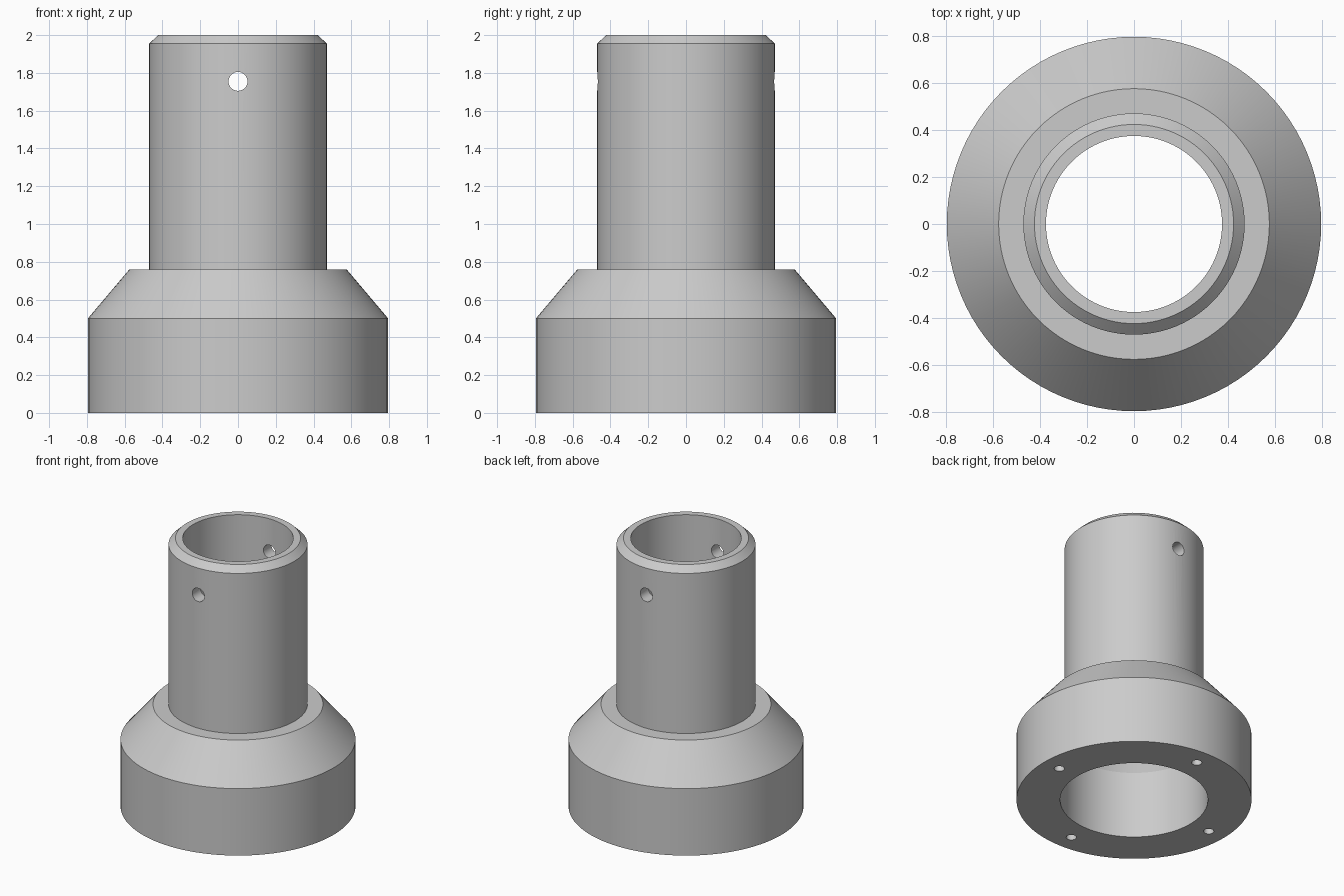
import bpy, bmesh, math
from mathutils import Matrix

if "Cube" in bpy.data.objects:
    bpy.data.objects.remove(bpy.data.objects["Cube"], do_unlink=True)

SEGMENTS = 96

grey = bpy.data.materials.new("plain_grey")
grey.use_nodes = True
colour = (0.6, 0.6, 0.6, 1)
grey.diffuse_color = colour
grey.node_tree.nodes["Principled BSDF"].inputs["Base Color"].default_value = colour


def add_object(name, bm):
    mesh = bpy.data.meshes.new(name)
    bmesh.ops.recalc_face_normals(bm, faces=bm.faces)
    bm.to_mesh(mesh)
    bm.free()
    mesh.materials.append(grey)
    obj = bpy.data.objects.new(name, mesh)
    bpy.context.collection.objects.link(obj)
    return obj


def lathe(name, profile):
    """Revolve a closed (radius, height) profile around z."""
    bm = bmesh.new()
    rings = []
    for i in range(SEGMENTS):
        a = math.tau * i / SEGMENTS
        rings.append([bm.verts.new((r * math.cos(a), r * math.sin(a), z)) for r, z in profile])
    n = len(profile)
    for i in range(SEGMENTS):
        here, there = rings[i], rings[(i + 1) % SEGMENTS]
        for j in range(n):
            k = (j + 1) % n
            bm.faces.new((here[j], there[j], there[k], here[k]))
    return add_object(name, bm)


def add_rod(bm, radius, length, matrix):
    bmesh.ops.create_cone(bm, cap_ends=True, segments=32, radius1=radius,
                          radius2=radius, depth=length, matrix=matrix)


# Hollow flanged sleeve: stepped outside, bore narrowing through the shoulder
sleeve = lathe("flanged_sleeve", [
    (0.5, 0), (0.795, 0), (0.795, 0.5), (0.575, 0.76), (0.47, 0.76),
    (0.47, 1.955), (0.423, 2), (0.374, 2), (0.374, 0.76), (0.5, 0.5)])

# Cross pin hole near the top, and four blind screw holes in the base
bm = bmesh.new()
add_rod(bm, 0.05, 1.4, Matrix.Translation((0, 0, 1.755)) @ Matrix.Rotation(math.pi / 2, 4, "X"))
for i in range(4):
    add_rod(bm, 0.035, 0.6, Matrix.Rotation(i * math.pi / 2, 4, "Z") @ Matrix.Translation((0.66, 0, 0)))
cutter = add_object("hole_cutter", bm)
cutter.hide_render = True

cut = sleeve.modifiers.new("holes", "BOOLEAN")
cut.operation = "DIFFERENCE"
cut.solver = "EXACT"
cut.object = cutter

bpy.ops.object.select_all(action="DESELECT")
sleeve.select_set(True)
bpy.context.view_layer.objects.active = sleeve
bpy.ops.object.modifier_apply(modifier=cut.name)
bpy.data.objects.remove(cutter, do_unlink=True)
bpy.ops.object.shade_smooth_by_angle(angle=math.radians(20))
